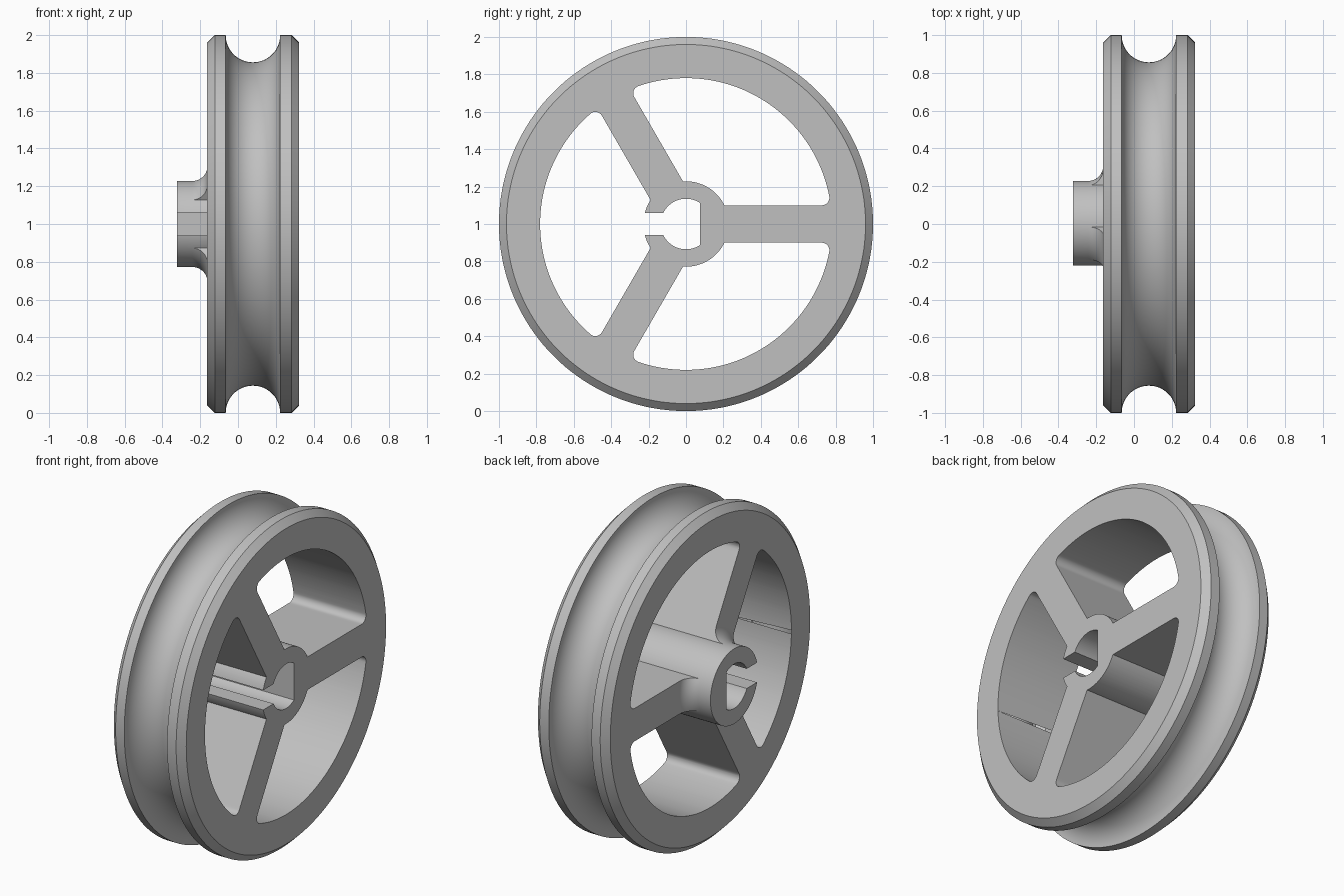
import bpy, bmesh
from math import sin, cos, asin, atan2, sqrt, pi, radians

cube = bpy.data.objects.get("Cube")
if cube:
    bpy.data.objects.remove(cube)

HUB_R, RIM_IN, RIM_OUT = 0.228, 0.78, 1.0
HUB_X, FACE_L, FACE_R = -0.324, -0.163, 0.324
CHAMFER, BLEND = 0.04, 0.08
GROOVE_X, GROOVE_R = 0.079, 0.144
SPOKE_HALF, CORNER = 0.1, 0.04
BORE_R, BORE_FLAT, SLOT_HALF = 0.135, 0.075, 0.06
SEGMENTS = 180

grey = bpy.data.materials.new("plain grey")
grey.use_nodes = True
grey.diffuse_color = (0.53, 0.53, 0.53, 1)
grey.node_tree.nodes["Principled BSDF"].inputs["Base Color"].default_value = (0.53, 0.53, 0.53, 1)


def arc(cx, cy, r, a0, a1, n):
    """Points of an arc, both ends included."""
    return [(cx + r * cos(a0 + (a1 - a0) * i / n), cy + r * sin(a0 + (a1 - a0) * i / n))
            for i in range(n + 1)]


def finish(name, bm):
    bmesh.ops.recalc_face_normals(bm, faces=bm.faces)
    mesh = bpy.data.meshes.new(name)
    bm.to_mesh(mesh)
    bm.free()
    mesh.materials.append(grey)
    obj = bpy.data.objects.new(name, mesh)
    bpy.context.collection.objects.link(obj)
    obj.location.z = RIM_OUT
    return obj


def lathe(name, profile):
    """Turn a closed (x, radius) profile around the x axis."""
    bm = bmesh.new()
    rings = []
    for s in range(SEGMENTS):
        a = 2 * pi * s / SEGMENTS
        rings.append([bm.verts.new((x, r * cos(a), r * sin(a))) for x, r in profile])
    n = len(profile)
    for s in range(SEGMENTS):
        p, q = rings[s], rings[(s + 1) % SEGMENTS]
        for i in range(n):
            j = (i + 1) % n
            bm.faces.new((p[i], p[j], q[j], q[i]))
    return finish(name, bm)


def prism(name, outline, turn=0):
    """Cutter: a (y, z) outline turned about x and extruded through the wheel."""
    bm = bmesh.new()
    c, s = cos(turn), sin(turn)
    face = bm.faces.new([bm.verts.new((-0.6, y * c - z * s, y * s + z * c)) for y, z in outline])
    out = bmesh.ops.extrude_face_region(bm, geom=[face])
    moved = [v for v in out["geom"] if isinstance(v, bmesh.types.BMVert)]
    bmesh.ops.translate(bm, verts=moved, vec=(1.2, 0, 0))
    obj = finish(name, bm)
    obj.hide_render = True
    return obj


# Solid wheel body: hub boss, blend, chamfered rim and round rope groove
profile = [(HUB_X, 0.04), (HUB_X, HUB_R)]
profile += arc(FACE_L - BLEND, HUB_R + BLEND, BLEND, -pi / 2, 0, 12)
profile += [(FACE_L, RIM_OUT - CHAMFER), (FACE_L + CHAMFER, RIM_OUT)]
profile += arc(GROOVE_X, RIM_OUT, GROOVE_R, -pi, 0, 32)
profile += [(FACE_R - CHAMFER, RIM_OUT), (FACE_R, RIM_OUT - CHAMFER), (FACE_R, 0.04)]
wheel = lathe("pulley_wheel", profile)

# Openings between the three spokes, rounded where the spokes meet the rim
third = radians(120)
inner = HUB_R + 0.0003
cy = SPOKE_HALF + CORNER
cx = sqrt((RIM_IN - CORNER) ** 2 - cy ** 2)
a_rim, a_hub = atan2(cy, cx), asin(SPOKE_HALF / inner)
corner = arc(cx, cy, CORNER, -pi / 2, a_rim, 8)
mirrored = [(y * cos(third) + z * sin(third), y * sin(third) - z * cos(third))
            for y, z in reversed(corner)]
opening = corner + arc(0, 0, RIM_IN, a_rim, third - a_rim, 60)[1:-1] + mirrored
opening += arc(0, 0, inner, third - a_hub, a_hub, 24)
cutters = [prism("spoke_opening_cutter", opening, k * third) for k in range(3)]

# Shaft bore with one flat side, open to a slot at the other
a_flat = sqrt(BORE_R ** 2 - BORE_FLAT ** 2)
a_start = atan2(a_flat, BORE_FLAT)
a_slot = pi - asin(SLOT_HALF / BORE_R)
upper = arc(0, 0, BORE_R, a_start, a_slot, 24) + [(-0.4, SLOT_HALF)]
bore = upper + [(y, -z) for y, z in reversed(upper)]
cutters.append(prism("shaft_bore_cutter", bore))

# Cut the wheel, then drop the cutters
bpy.ops.object.select_all(action="DESELECT")
wheel.select_set(True)
bpy.context.view_layer.objects.active = wheel
for cutter in cutters:
    mod = wheel.modifiers.new("cut", "BOOLEAN")
    mod.operation = "DIFFERENCE"
    mod.solver = "EXACT"
    mod.object = cutter
    bpy.ops.object.modifier_apply(modifier=mod.name)
    bpy.data.objects.remove(cutter)

bpy.ops.object.shade_smooth_by_angle(angle=radians(25))
